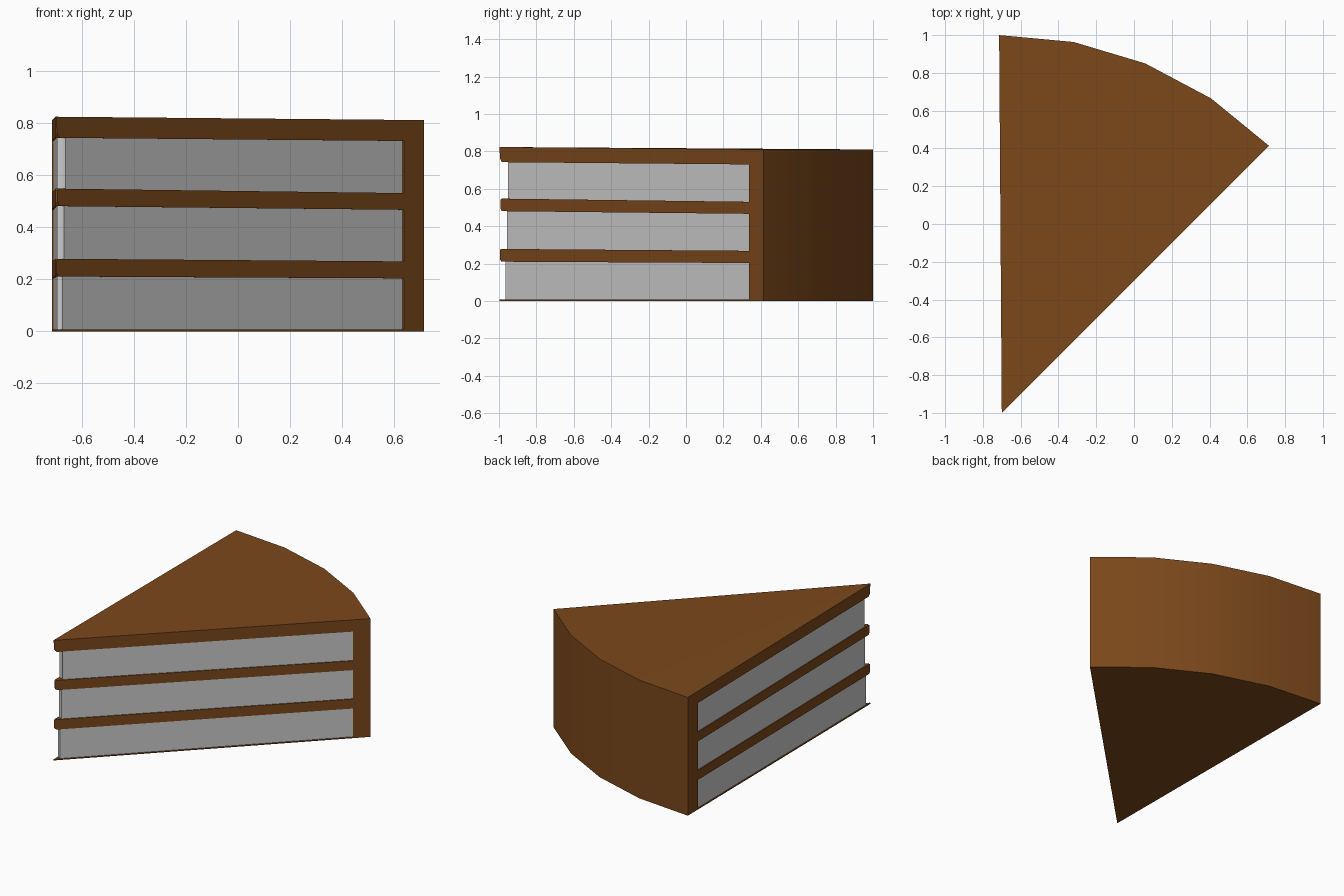
import bpy, bmesh
from math import radians, sin, cos

if "Cube" in bpy.data.objects:
    bpy.data.objects.remove(bpy.data.objects["Cube"])

START, END, STEPS = radians(45), radians(90.4), 4
TIP = (-0.70, -1.0)


def sector(name, profile, pivot, material=None):
    """Sweep a closed (radius, height) profile around the wedge tip and cap both cut faces."""
    bm = bmesh.new()
    rings = []
    for i in range(STEPS + 1):
        a = START + (END - START) * i / STEPS
        rings.append([bm.verts.new((pivot[0] + r * cos(a), pivot[1] + r * sin(a), z))
                      for r, z in profile])
    n = len(profile)
    for a, b in zip(rings, rings[1:]):
        for j in range(n):
            k = (j + 1) % n
            bm.faces.new((a[j], a[k], b[k], b[j]))
    bm.faces.new(rings[0])
    bm.faces.new(rings[-1])
    bmesh.ops.recalc_face_normals(bm, faces=bm.faces)
    mesh = bpy.data.meshes.new(name)
    bm.to_mesh(mesh)
    bm.free()
    obj = bpy.data.objects.new(name, mesh)
    bpy.context.collection.objects.link(obj)
    if material:
        mesh.materials.append(material)
    bpy.ops.object.select_all(action='DESELECT')
    obj.select_set(True)
    bpy.context.view_layer.objects.active = obj
    bpy.ops.object.shade_smooth_by_angle(angle=radians(30))
    return obj


chocolate = bpy.data.materials.new("chocolate")
chocolate.diffuse_color = (0.2, 0.065, 0.011, 1)
chocolate.use_nodes = True
chocolate.node_tree.nodes["Principled BSDF"].inputs["Base Color"].default_value = chocolate.diffuse_color

# Frosting: comb-shaped profile with outer wall, top, two fillings and thin base
W = 1.89
frosting = [
    (0.004, 0), (2.0, 0), (2.0, 0.81), (0.004, 0.823), (0.008, 0.76), (0.022, 0.742),
    (W, 0.73), (W, 0.53), (0.02, 0.547), (0.012, 0.54), (0.012, 0.495), (0.022, 0.48),
    (W, 0.466), (W, 0.268), (0.015, 0.278), (0.006, 0.27), (0.006, 0.222), (0.02, 0.21),
    (W, 0.203), (W, 0.007), (0.004, 0.007),
]
sector("frosting", frosting, TIP, chocolate)

# Sponge layers: slightly inset from the cut faces, blunt at the tip
mid = (START + END) / 2
pivot = (TIP[0] + 0.016 * cos(mid), TIP[1] + 0.016 * sin(mid))
layers = [
    ("bottom_sponge", 0.030, 0.004, 0.004, 0.213, 0.206),
    ("middle_sponge", 0.038, 0.275, 0.265, 0.483, 0.469),
    ("top_sponge", 0.046, 0.544, 0.527, 0.745, 0.733),
]
for name, r, low_tip, low_back, high_tip, high_back in layers:
    sector(name, [(r, low_tip), (W - 0.01, low_back), (W - 0.01, high_back), (r, high_tip)], pivot)
